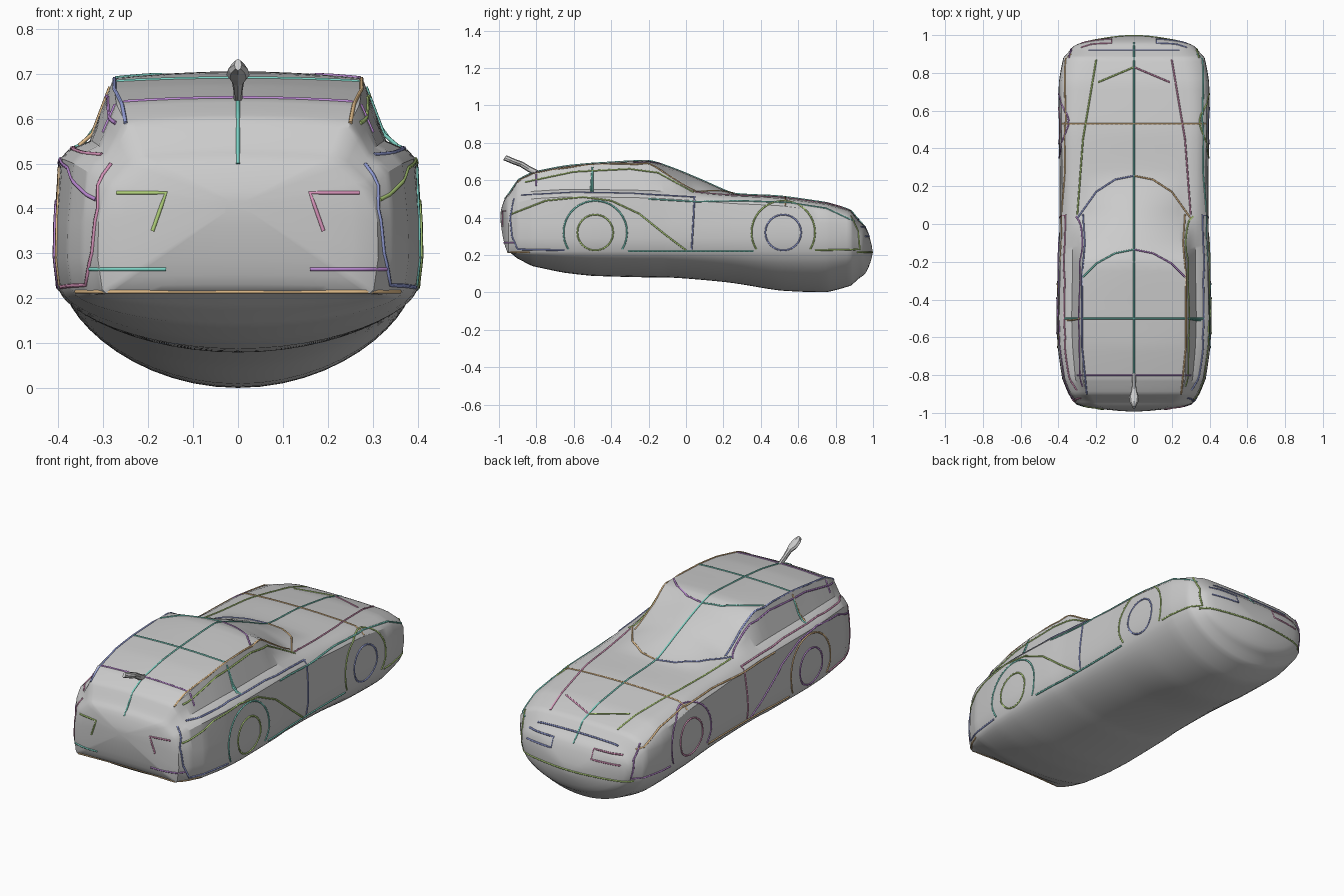
import bpy, bmesh
from math import sin, cos, pi, radians
from mathutils import Vector
from mathutils.bvhtree import BVHTree

if "Cube" in bpy.data.objects:
    bpy.data.objects.remove(bpy.data.objects["Cube"])

# stations: y, roof z, roof edge x/z, window base x/z, half width, belly z
KEYS = [
    (-.95, .525, .22, .515, .26, .48, .310, .218),
    (-.90, .600, .25, .590, .29, .52, .345, .180),
    (-.82, .642, .27, .632, .31, .54, .378, .140),
    (-.65, .675, .275, .665, .325, .55, .402, .105),
    (-.50, .690, .28, .682, .33, .55, .408, .088),
    (-.20, .705, .27, .690, .325, .545, .402, .080),
    (-.10, .675, .26, .630, .325, .54, .395, .080),
    (.05, .615, .26, .545, .325, .53, .392, .070),
    (.25, .530, .25, .522, .33, .515, .392, .050),
    (.50, .515, .26, .508, .33, .503, .396, .010),
    (.75, .480, .26, .475, .31, .47, .396, .001),
    (.88, .440, .24, .435, .28, .43, .372, .035),
    (.94, .370, .20, .365, .24, .36, .320, .085),
]


def blend(i, t):
    """Smooth interpolation between neighbouring stations."""
    g = [KEYS[min(max(i + k, 0), len(KEYS) - 1)] for k in (-1, 0, 1, 2)]
    out = []
    for a, b, c, d in zip(*g):
        cub = .5 * (2*b + (c-a)*t + (2*a-5*b+4*c-d)*t*t + (3*b-a-3*c+d)*t**3)
        out.append(.5 * cub + .5 * (b + (c-b)*t))
    out[0] = g[1][0] + (g[2][0] - g[1][0]) * t
    return out


def section(k):
    """Closed cross-section: roof, window, side, sill, belly, mirrored."""
    y, zt, xr, zr, xb, zb, w, bz = k
    half = [(xr*u, zt + (zr-zt)*u*u) for u in (0, .25, .5, .75, .92, 1)]
    half += [((xr+xb)/2, (zr+zb)/2), (xb, zb), (w-.03, zb-.02), (w-.012, zb-.04),
             (w, min(.37, zb-.06)), (w+.002, min(.29, zb-.1)), (w-.008, .22)]
    for j in range(1, 13):
        u = cos(j/12*pi/2)
        half.append(((w-.015)*u, .21 - (.21-bz)*(max(0, 1-u*u))**.7))
    half[-1] = (0, half[-1][1])
    pts = half + [(-x, z) for x, z in half[-2:0:-1]]
    return [Vector((x, y, z)) for x, z in pts]


def shrink(ring, s, y, zc):
    return [Vector((p.x*s, y, zc + (p.z-zc)*s)) for p in ring]


# body shell with rounded ends
rings = [section(blend(i, t/6)) for i in range(len(KEYS)-1) for t in range(6)]
rings.append(section(KEYS[-1]))
first, last = rings[0], rings[-1]
CAP = [(.93, .22), (.82, .42), (.65, .62), (.45, .8), (.25, .94), (.1, 1)]
rings = ([shrink(first, s, -.95 - .042*d, .41) for s, d in CAP][::-1] + rings
         + [shrink(last, s, .94 + .056*d, .215) for s, d in CAP])
bm = bmesh.new()
vr = [[bm.verts.new(p) for p in r] for r in rings]
n = len(vr[0])
for a, b in zip(vr, vr[1:]):
    for j in range(n):
        bm.faces.new((a[j], a[(j+1) % n], b[(j+1) % n], b[j]))
bm.faces.new(vr[0])
bm.faces.new(vr[-1])
bmesh.ops.recalc_face_normals(bm, faces=bm.faces)
tree = BVHTree.FromBMesh(bm)
mesh = bpy.data.meshes.new("body_shell")
bm.to_mesh(mesh)
bm.free()
body = bpy.data.objects.new("body_shell", mesh)
bpy.context.collection.objects.link(body)
bpy.context.view_layer.objects.active = body
body.select_set(True)
bpy.ops.object.shade_smooth_by_angle(angle=radians(32))

# coloured feature lines, projected onto the shell
MATS = []
for nm, c in [("green", (.45, .65, .2)), ("purple", (.5, .25, .65)), ("teal", (.2, .65, .55)),
              ("orange", (.75, .5, .25)), ("blue", (.3, .35, .7)), ("pink", (.7, .3, .5))]:
    m = bpy.data.materials.new(nm)
    m.diffuse_color = (*c, 1)
    m.use_nodes = True
    m.node_tree.nodes["Principled BSDF"].inputs["Base Color"].default_value = m.diffuse_color
    MATS.append(m)
count = 0


def tube(name, pts, closed=False, r=.0045):
    global count
    cu = bpy.data.curves.new(name, 'CURVE')
    cu.dimensions = '3D'
    cu.bevel_depth = r
    cu.bevel_resolution = 1
    cu.use_fill_caps = True
    sp = cu.splines.new('POLY')
    sp.points.add(len(pts)-1)
    for q, p in zip(sp.points, pts):
        q.co = (*p, 1)
    sp.use_cyclic_u = closed
    cu.materials.append(MATS[count % len(MATS)])
    count += 1
    bpy.context.collection.objects.link(bpy.data.objects.new(name, cu))


def project(view, pts, sign=1, closed=False):
    """Densify a 2D path and cast it onto the shell from the side, top or an end."""
    out = []
    if closed:
        pts = pts + pts[:1]
    for (a, b), (c, d) in zip(pts, pts[1:]):
        m = max(1, int(((a-c)**2 + (b-d)**2)**.5 / .025))
        for k in range(m):
            out.append((a + (c-a)*k/m, b + (d-b)*k/m))
    if not closed:
        out.append(pts[-1])
    res = []
    for u, v in out:
        o, d = {"side": ((sign*2, u, v), (-sign, 0, 0)),
                "top": ((sign*u, v, 2), (0, 0, -1)),
                "front": ((sign*u, -2, v), (0, 1, 0)),
                "back": ((sign*u, 2, v), (0, -1, 0))}[view]
        hit = tree.ray_cast(Vector(o), Vector(d))[0]
        if hit:
            res.append(hit)
    return res


def lines(name, view, pts, both=True, closed=False):
    for s in ((1, -1) if both else (1,)):
        p = project(view, pts, s, closed)
        if len(p) > 1:
            tube(name, p, closed)


def arc(cy, cz, r, a0, a1, m=24):
    return [(cy + r*cos(radians(a0+(a1-a0)*k/m)), cz + r*sin(radians(a0+(a1-a0)*k/m)))
            for k in range(m+1)]


# wheels and arches
for cy in (-.485, .52):
    lines("wheel_ring", "side", arc(cy, .32, .096, 0, 345, 23), closed=True)
    lines("wheel_arch", "side", arc(cy, .32, .17, -32, 212))

# side lines
lines("sill_line", "side", [(-.31, .22), (.36, .22)])
lines("door_line", "side", [(.045, .51), (.04, .4), (.03, .23)])
lines("haunch_line", "side", [(-.93, .42), (-.75, .49), (-.55, .51), (-.4, .49), (-.25, .42),
                              (-.1, .3), (0, .225)])
lines("fender_line", "side", [(-.2, .5), (.05, .485), (.3, .49), (.55, .48), (.75, .45), (.9, .38)])
lines("belt_line", "side", [(-.88, .52), (-.6, .535), (-.3, .53), (.05, .51)])
lines("window_top", "side", [(-.86, .59), (-.6, .645), (-.3, .66), (-.15, .64), (.04, .535)])
lines("window_post", "side", [(-.5, .67), (-.51, .54)])
lines("rear_corner", "side", [(-.92, .5), (-.94, .4), (-.93, .3), (-.9, .23), (-.65, .225)])
lines("nose_corner", "side", [(.88, .41), (.92, .33), (.93, .23), (.69, .225)])

# top lines
lines("centre_line", "top", [(0, -.97), (0, .96)], both=False)
lines("roof_edge", "top", [(.25, -.9), (.275, -.65), (.275, -.27), (.26, -.1), (.27, .05)])
lines("hood_edge", "top", [(.3, .05), (.27, .45), (.2, .87)])
lines("windscreen_top", "top", [(0, -.135), (.1, -.155), (.2, -.21), (.27, -.28)])
lines("windscreen_base", "top", [(0, .255), (.1, .235), (.2, .17), (.3, .03)])
lines("nose_arrow", "top", [(0, .83), (.19, .75)])
for y, w in ((-.8, .3), (-.5, .37), (.53, .38), (.92, .24)):
    lines("cross_line", "top", [(-w, y), (w, y)], both=False)

# end lines
lines("tail_lamp", "front", [(.27, .435), (.16, .435), (.19, .35)])
lines("tail_bumper", "front", [(.33, .265), (.16, .265)])
lines("tail_lip", "front", [(-.36, .215), (.36, .215)], both=False)
lines("head_lamp", "back", [(.28, .35), (.12, .35), (.12, .3), (.28, .3)])
lines("nose_lip", "back", [(-.33, .215), (.33, .215)], both=False)

# roof aerial fin with a small knob
bm = bmesh.new()
fin = [(-.79, .635, .010), (-.84, .66, .010), (-.88, .685, .014), (-.915, .697, .026),
       (-.945, .71, .022), (-.97, .72, .008)]
prev = None
for y, z, r in fin:
    ring = [bm.verts.new((r*cos(a*pi/4), y + .008*sin(a*pi/4), z + .013*sin(a*pi/4)))
            for a in range(8)]
    if prev:
        for j in range(8):
            bm.faces.new((prev[j], prev[(j+1) % 8], ring[(j+1) % 8], ring[j]))
    else:
        bm.faces.new(ring)
    prev = ring
bm.faces.new(prev)
bmesh.ops.recalc_face_normals(bm, faces=bm.faces)
me = bpy.data.meshes.new("aerial_fin")
bm.to_mesh(me)
bm.free()
bpy.context.collection.objects.link(bpy.data.objects.new("aerial_fin", me))
